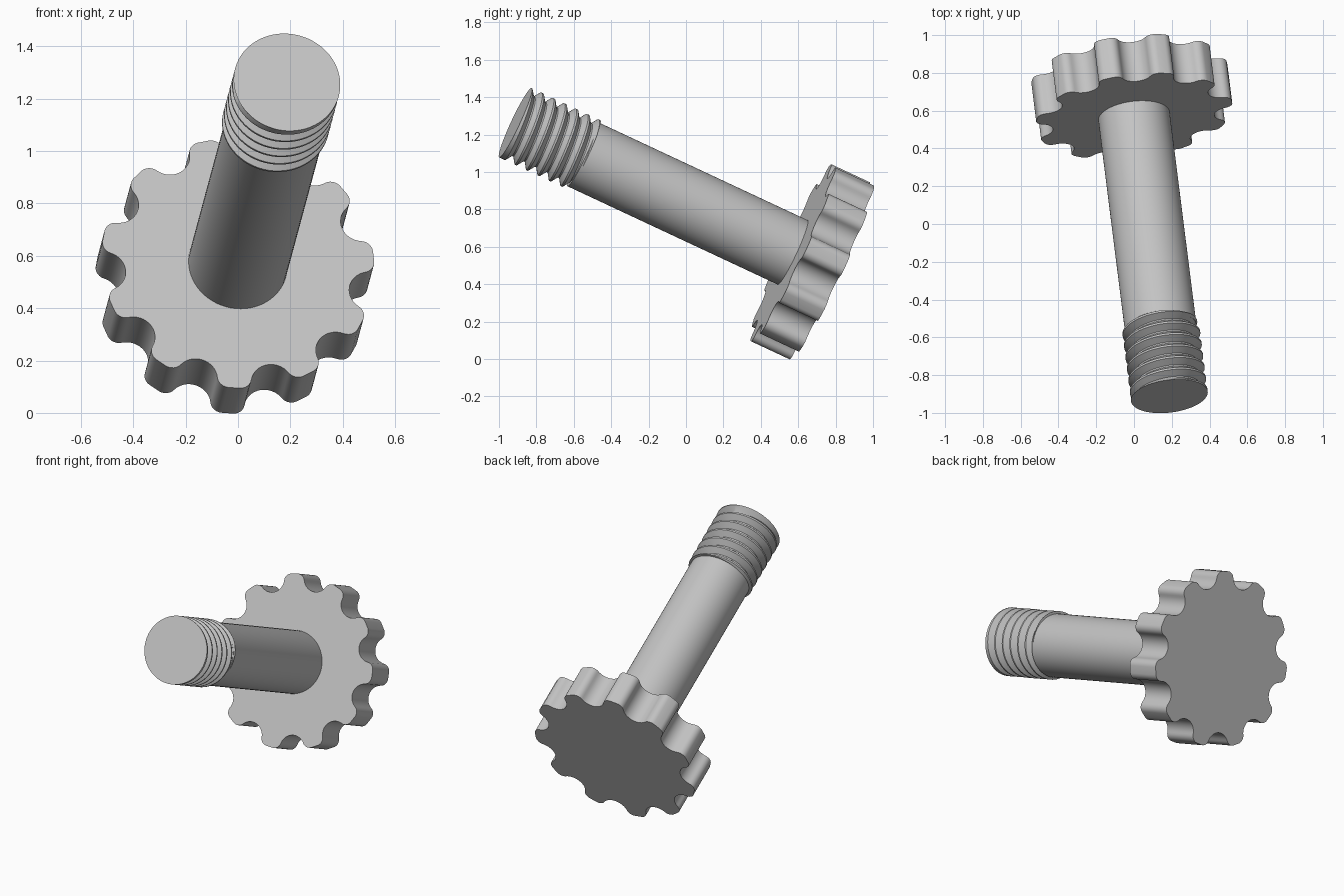
import bpy, bmesh
from math import sin, cos, pi, acos, atan2, radians, tau
from mathutils import Matrix, Vector

cube = bpy.data.objects.get("Cube")
if cube:
    bpy.data.objects.remove(cube)

# Tilted frame of the screw: origin on the front of the head, local z to the tip
BASE = Vector((0.0, 0.57, 0.57))
TIP = Vector((0.187, -0.912, 1.263))
LENGTH = (TIP - BASE).length
axis = (TIP - BASE).normalized()
side = Vector((-axis.y, axis.x, 0)).normalized()
up = axis.cross(side)
FRAME = Matrix((side, up, axis)).transposed().to_4x4()
FRAME.translation = BASE

PITCH, TURNS = 0.068, 6
THREAD = PITCH * TURNS

steel = bpy.data.materials.new("grey_steel")
steel.use_nodes = True
grey = (0.55, 0.55, 0.55, 1)
steel.diffuse_color = grey
steel.node_tree.nodes["Principled BSDF"].inputs["Base Color"].default_value = grey


def finish(bm, name):
    bmesh.ops.recalc_face_normals(bm, faces=bm.faces)
    mesh = bpy.data.meshes.new(name)
    bm.to_mesh(mesh)
    bm.free()
    mesh.materials.append(steel)
    obj = bpy.data.objects.new(name, mesh)
    bpy.context.collection.objects.link(obj)
    obj.matrix_world = FRAME
    bpy.ops.object.select_all(action='DESELECT')
    obj.select_set(True)
    bpy.context.view_layer.objects.active = obj
    bpy.ops.object.shade_smooth_by_angle(angle=radians(30))
    return obj


def prism(name, outline, z0, z1):
    bm = bmesh.new()
    face = bm.faces.new([bm.verts.new((x, y, z0)) for x, y in outline])
    ext = bmesh.ops.extrude_face_region(bm, geom=[face])
    moved = [v for v in ext["geom"] if isinstance(v, bmesh.types.BMVert)]
    bmesh.ops.translate(bm, verts=moved, vec=(0, 0, z1 - z0))
    return finish(bm, name)


def arc(cx, cy, r, a0, a1, n):
    return [(cx + r * cos(a0 + (a1 - a0) * i / n),
             cy + r * sin(a0 + (a1 - a0) * i / n)) for i in range(n + 1)]


# Head outline: round scallops joined to the rim by fillets
LOBES, RIM, SCALLOP_AT, SCALLOP, FILLET = 11, 0.525, 0.515, 0.08, 0.045
d = RIM - FILLET
alpha = acos((SCALLOP_AT**2 + d**2 - (SCALLOP + FILLET)**2) / (2 * SCALLOP_AT * d))
fx, fy = d * cos(alpha), d * sin(alpha)
to_scallop = atan2(-fy, SCALLOP_AT - fx)
from_scallop = atan2(fy, fx - SCALLOP_AT)
if to_scallop < 0 and to_scallop < alpha - pi:
    to_scallop += tau
half = arc(SCALLOP_AT, 0, SCALLOP, pi, from_scallop, 8)
half += arc(fx, fy, FILLET, to_scallop, alpha, 6)[1:]
lobe = [(x, -y) for x, y in reversed(half[1:])] + half
outline = []
for i in range(LOBES):
    a = radians(265.3) + tau * (i + 0.5) / LOBES
    outline += [(x * cos(a) - y * sin(a), x * sin(a) + y * cos(a)) for x, y in lobe]
prism("scalloped_head", outline, -0.23, 0)

# Plain shank
prism("shank", arc(0, 0, 0.19, 0, tau, 64)[:-1], -0.01, LENGTH - THREAD + 0.01)

# Helical thread: rows follow the helix and are trimmed flat at both ends
CREST, DEPTH, STEPS = 0.205, 0.036, 64
ROWS = (0, 0.16, 0.52, 0.64)


def thread_radius(s, turn):
    p = (s / PITCH - turn) % 1
    if p < ROWS[1]:
        cut = 0
    elif p < ROWS[2]:
        cut = (p - ROWS[1]) / (ROWS[2] - ROWS[1])
    elif p < ROWS[3]:
        cut = 1
    else:
        cut = (1 - p) / (1 - ROWS[3])
    return CREST - DEPTH * cut * min(1, (THREAD - s) / 0.03)


bm = bmesh.new()
grid = []
for t in range(-2, TURNS + 2):
    for f in ROWS:
        row = []
        for j in range(STEPS + 1):
            turn = j / STEPS
            s = min(max(PITCH * (t + f + turn), 0), THREAD)
            r = thread_radius(s + 1e-7, turn)
            a = pi / 2 + tau * turn
            row.append(bm.verts.new((r * cos(a), r * sin(a), LENGTH - THREAD + s)))
        grid.append(row)
for low, high in zip(grid, grid[1:]):
    for j in range(STEPS):
        bm.faces.new((low[j], low[j + 1], high[j + 1], high[j]))
bmesh.ops.remove_doubles(bm, verts=bm.verts, dist=0.00005)
bmesh.ops.dissolve_degenerate(bm, edges=bm.edges, dist=0.00005)
loose = [v for v in bm.verts if not v.link_faces]
bmesh.ops.delete(bm, geom=loose, context='VERTS')
bmesh.ops.holes_fill(bm, edges=[e for e in bm.edges if e.is_boundary], sides=0)
finish(bm, "threaded_end")
